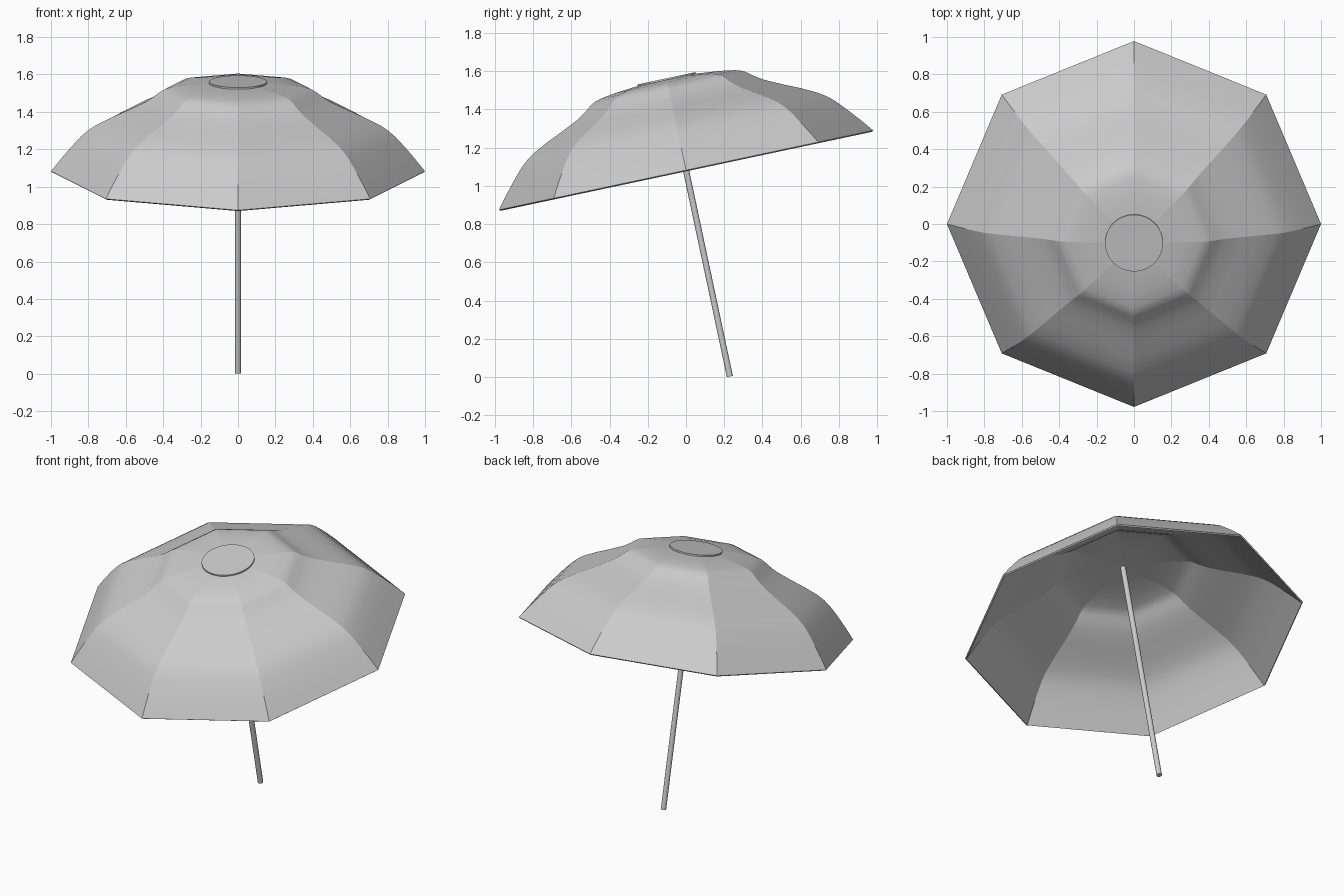
import bpy, bmesh, math
from mathutils import Matrix, Vector

if "Cube" in bpy.data.objects:
    bpy.data.objects.remove(bpy.data.objects["Cube"])

TILT = math.radians(12)
RIM_Z = 1.082
# everything is built around an upright axis, then tipped forward
FRAME = Matrix.Translation((0, 0, RIM_Z)) @ Matrix.Rotation(TILT, 4, 'X')

grey = bpy.data.materials.new("light grey")
grey.diffuse_color = (0.6, 0.6, 0.6, 1)
grey.use_nodes = True
grey.node_tree.nodes["Principled BSDF"].inputs["Base Color"].default_value = grey.diffuse_color


def make_object(name, bm):
    bmesh.ops.recalc_face_normals(bm, faces=bm.faces[:])
    mesh = bpy.data.meshes.new(name)
    bm.to_mesh(mesh)
    bm.free()
    mesh.materials.append(grey)
    ob = bpy.data.objects.new(name, mesh)
    ob.matrix_world = FRAME
    bpy.context.collection.objects.link(ob)
    return ob


def rod(name, radius, low, high, sides):
    bm = bmesh.new()
    bmesh.ops.create_cone(bm, cap_ends=True, segments=sides, radius1=radius, radius2=radius,
                          depth=high - low, matrix=Matrix.Translation((0, 0, (low + high) / 2)))
    for f in bm.faces:
        f.smooth = len(f.verts) == 4
    for e in bm.edges:
        e.smooth = all(len(f.verts) == 4 for f in e.link_faces)
    return make_object(name, bm)


# canopy: eight-sided lathe of a wavy rib profile (radius, height)
profile = [(1.0, 0.0), (0.945, 0.07), (0.89, 0.135), (0.84, 0.19), (0.80, 0.225),
           (0.76, 0.252), (0.68, 0.293), (0.59, 0.333), (0.50, 0.376), (0.45, 0.408),
           (0.42, 0.432), (0.395, 0.447), (0.36, 0.458), (0.28, 0.471), (0.155, 0.483)]
bm = bmesh.new()
rings = []
for r, h in profile:
    rings.append([bm.verts.new((r * math.cos(k * math.pi / 4), r * math.sin(k * math.pi / 4), h))
                  for k in range(8)])
apex = bm.verts.new((0, 0, 0.486))
for k in range(8):
    n = (k + 1) % 8
    for a, b in zip(rings, rings[1:]):
        bm.faces.new((a[k], a[n], b[n], b[k]))
    bm.faces.new((rings[-1][k], rings[-1][n], apex))
for f in bm.faces:
    f.smooth = True
# ribs and hem stay sharp, the panels are smooth along the profile
for e in bm.edges:
    a, b = e.verts
    is_rib = abs(a.co.z - b.co.z) > 1e-5
    e.smooth = not (is_rib or e.is_boundary)
canopy = make_object("canopy", bm)
shell = canopy.modifiers.new("cloth thickness", 'SOLIDIFY')
shell.thickness = 0.01
shell.offset = -1

# round cap on the crown
rod("crown_cap", 0.155, 0.478, 0.491, 48)

# pole, standing on the ground at its lowest edge
POLE_R = 0.016
foot = -(RIM_Z - POLE_R * math.sin(TILT)) / math.cos(TILT)
rod("pole", POLE_R, foot, 0.48, 16)
